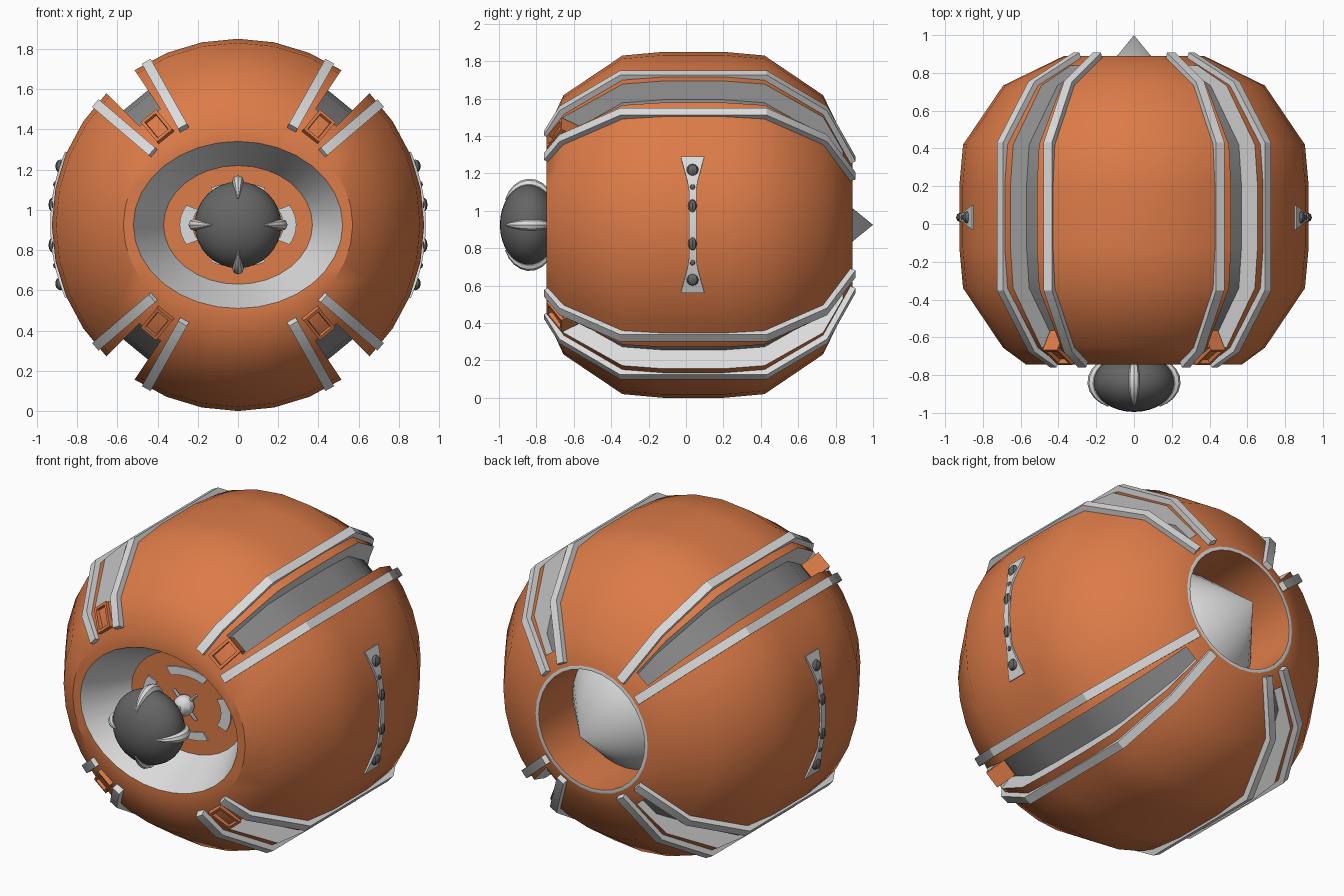
import bpy, bmesh
from math import sin, cos, pi, radians
from mathutils import Matrix, Vector

if "Cube" in bpy.data.objects:
    bpy.data.objects.remove(bpy.data.objects["Cube"], do_unlink=True)

CZ = 0.925      # height of the long axis
SEG = 32
parts = []


def material(name, rgb):
    m = bpy.data.materials.new(name)
    m.use_nodes = True
    m.diffuse_color = (*rgb, 1)
    m.node_tree.nodes["Principled BSDF"].inputs["Base Color"].default_value = (*rgb, 1)
    return m


orange = material("orange", (0.72, 0.2, 0.065))
light = material("light grey", (0.72, 0.72, 0.72))
mid = material("mid grey", (0.25, 0.25, 0.25))
dark = material("dark grey", (0.13, 0.13, 0.13))


def finish(name, bm, *mats):
    bmesh.ops.recalc_face_normals(bm, faces=bm.faces[:])
    me = bpy.data.meshes.new(name)
    bm.to_mesh(me)
    bm.free()
    for m in mats:
        me.materials.append(m)
    ob = bpy.data.objects.new(name, me)
    bpy.context.collection.objects.link(ob)
    parts.append(ob)


def polar(angle, r, y, squash=1):
    return Vector((r * cos(angle), y, CZ + squash * r * sin(angle)))


def loft(rings):
    """Join closed rings of points with quads and cap both ends."""
    bm = bmesh.new()
    vs = [[bm.verts.new(p) for p in ring] for ring in rings]
    n = len(vs[0])
    for a, b in zip(vs, vs[1:]):
        for i in range(n):
            j = (i + 1) % n
            bm.faces.new((a[i], a[j], b[j], b[i]))
    bm.faces.new(vs[0])
    bm.faces.new(vs[-1][::-1])
    bm.faces.ensure_lookup_table()
    return bm


def ball(name, pos, size, mat, seg=12):
    bm = bmesh.new()
    bmesh.ops.create_uvsphere(bm, u_segments=seg, v_segments=max(6, seg // 2), radius=1,
                              matrix=Matrix.Translation(pos) @ Matrix.Diagonal((*size, 1)))
    finish(name, bm, mat)


def rod(name, a, b, r1, r2, mat, seg=8):
    d = b - a
    bm = bmesh.new()
    bmesh.ops.create_cone(bm, cap_ends=True, segments=seg, radius1=r1, radius2=r2, depth=d.length,
                          matrix=Matrix.Translation((a + b) / 2)
                          @ d.to_track_quat('Z', 'Y').to_matrix().to_4x4())
    finish(name, bm, mat)


# Body shell: front bowl, outer skin and rear socket in one profile (y, x radius, z radius)
profile = [(-.475, .37, .295), (-.745, .52, .415), (-.745, .57, .5), (-.655, .693, .693),
           (-.34, .905, .905), (-.12, .925, .925), (.2, .925, .925), (.42, .905, .905),
           (.733, .693, .693), (.84, .473, .473), (.89, .37, .37), (.89, .35, .35), (.57, .35, .35)]
body = loft([[polar(2 * pi * i / SEG, rx, y, rz / rx) for i in range(SEG)] for y, rx, rz in profile])
for s in (0, 10):
    for f in body.faces[s * SEG:(s + 1) * SEG]:
        f.material_index = 1

# Four sunken channels along the diagonals
bmesh.ops.recalc_face_normals(body, faces=body.faces[:])
body.faces.ensure_lookup_table()
floors = [body.faces[s * SEG + c] for c in (4, 11, 20, 27) for s in range(3, 9)]
walls = bmesh.ops.inset_region(body, faces=floors, thickness=0, depth=0)["faces"]
for f in walls:
    f.material_index = 1
for f in floors:
    f.material_index = 2
for v in {v for f in floors for v in f.verts}:
    out = Vector((v.co.x, 0, v.co.z - CZ))
    v.co -= out.normalized() * 0.12
finish("body", body, orange, light, mid)

# Raised trim strips on both sides of each channel, and a framed block at its front end
strip_path = [(-.735, .545), (-.655, .693), (-.34, .905), (.42, .905), (.733, .693), (.88, .39)]
for n, sx, sz in ((0, 1, 1), (1, -1, 1), (2, -1, -1), (3, 1, -1)):
    flip = Vector((sx, 1, sz))
    for side in (-1, 1):
        a = radians(50.6 + 10.1 * side)
        across = Vector((-sin(a), 0, cos(a))) * 0.025
        rings = []
        for y, r in strip_path:
            out = Vector((y - .04, r)).normalized()
            lo = Vector((r * cos(a), y, r * sin(a)))
            up = Vector((out.y * cos(a), out.x, out.y * sin(a)))
            quad = [lo - across - up * .03, lo + across - up * .03,
                    lo + across + up * .03, lo - across + up * .03]
            rings.append([p * flip + Vector((0, 0, CZ)) for p in quad])
        finish(f"trim_strip_{n}_{side}", loft(rings), light)

    a = radians(50.6)
    radial = Vector((cos(a), 0, sin(a)))
    ax = Vector((-sin(a), 0, cos(a)))
    ay = Vector((0, .53, 0)) + radial * .85
    az = Vector((0, -.85, 0)) + radial * .53
    frame = Matrix((ax, ay, az)).transposed()
    bm = bmesh.new()
    bmesh.ops.create_cube(bm, size=1, matrix=Matrix.Diagonal((.1, .15, .12, 1)))
    top = max(bm.faces, key=lambda f: f.calc_center_median().z)
    bmesh.ops.inset_region(bm, faces=[top], thickness=.022)
    bmesh.ops.inset_region(bm, faces=[top], thickness=.008, depth=0)
    for v in top.verts:
        v.co.z -= .05
    top.material_index = 1
    centre = radial * .625 + Vector((0, -.685, 0))
    for v in bm.verts:
        p = frame @ (v.co - Vector((0, 0, .035))) + centre
        v.co = p * flip + Vector((0, 0, CZ))
    finish(f"channel_block_{n}", bm, orange, mid)

# Eye with four curved claws
eye_y = -.84
ball("eye", (0, eye_y, CZ), (.215, .155, .215), dark, 32)
for n in range(4):
    a = n * pi / 2
    d = Vector((cos(a), 0, sin(a)))
    across = Vector((-sin(a), 0, cos(a)))
    rings = []
    for k in range(9):
        t = radians(-52 + 100 * k / 8)
        w = .003 + .027 * sin(pi * (k + .2) / 9.5)
        out = d * cos(t) + Vector((0, sin(t), 0))
        c = d * (.217 * cos(t)) + Vector((0, eye_y + .157 * sin(t), CZ))
        rings.append([c + (across * cos(q) + out * sin(q)) * w
                      for q in (2 * pi * i / 8 for i in range(8))])
    finish(f"eye_claw_{n}", loft(rings), light)

    # Curved plates on the bowl floor and prongs on the eye mount
    rings = []
    for k in range(-4, 5):
        b = a + radians(7 * k)
        rings.append([polar(b, r, y, .72) for r, y in
                      ((.225, -.47), (.29, -.47), (.29, -.483), (.225, -.483))])
    finish(f"bowl_plate_{n}", loft(rings), light)
    hub = Vector((0, -.5, CZ))
    rod(f"mount_prong_{n}", hub, hub + (d + across) * .075, .014, .008, light)

ball("mount_ball", (0, -.51, CZ), (.06, .06, .06), light, 10)
rod("mount_shaft", Vector((0, -.48, CZ)), Vector((0, -.75, CZ)), .018, .018, light)

# Rear cone inside the socket
rod("rear_cone", Vector((0, .57, CZ)), Vector((0, 1, CZ)), .349, 0, light, SEG)

# Side plates, flared at both ends, with studs
for side, base in (("left", 0), ("right", pi)):
    rings = []
    for k in range(-8, 9):
        w = .02 + .043 * max(0, (abs(k) / 8 - .55) / .45)
        b = base + radians(23 * k / 8)
        rings.append([polar(b, r, .035 + s * w) for r, s in
                      ((.91, -1), (.91, 1), (.933, 1), (.933, -1))])
    finish(f"side_plate_{side}", loft(rings), light)
    for deg, size in ((18.3, .034), (12.5, .016), (6.2, .024)):
        for s in (-1, 1):
            high = 1.5 if deg < 7 else 1
            ball(f"stud_{side}_{deg}_{s}", polar(base + radians(s * deg), .928, .035),
                 (size * .8, size, size * high), dark, 8)

# Smooth shading with sharp creases
bpy.ops.object.select_all(action='DESELECT')
for ob in parts:
    ob.select_set(True)
bpy.context.view_layer.objects.active = parts[0]
bpy.ops.object.shade_smooth_by_angle(angle=radians(32))
